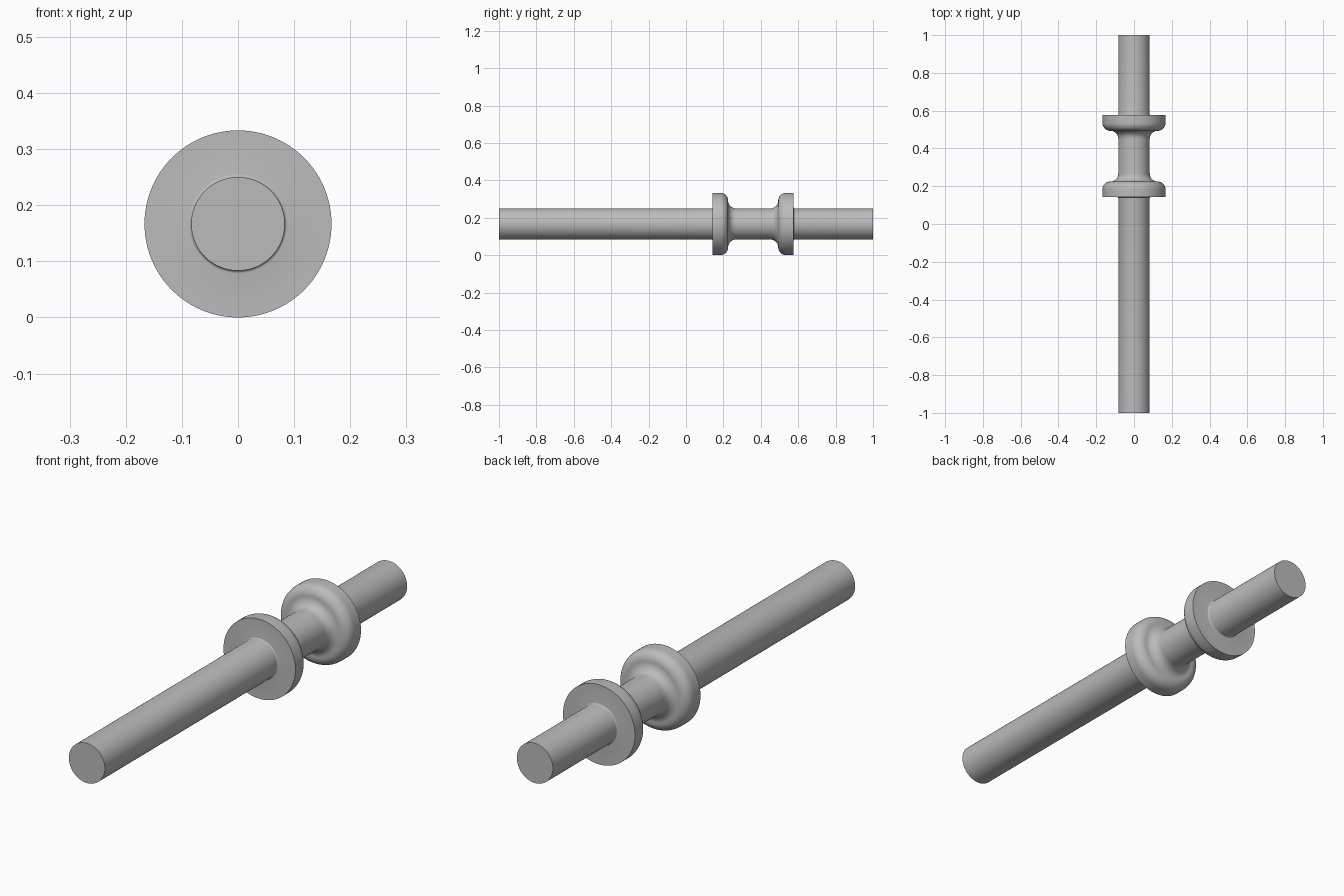
import bpy, bmesh, math
from mathutils import Matrix, Vector

cube = bpy.data.objects.get("Cube")
if cube:
    bpy.data.objects.remove(cube, do_unlink=True)

SHAFT_R = 1 / 12
COLLAR_R = 1 / 6
MID = 0.359          # centre of the neck between the collars
OUTER = 0.217        # from neck centre to flat collar face
INNER = 0.134        # from neck centre to rounded collar face
ROUND = (COLLAR_R - SHAFT_R) / 2
BEAD = 0.005         # tiny fillet where shaft meets flat face
SEGMENTS = 96

steel = bpy.data.materials.new("grey_steel")
steel.use_nodes = True
steel.diffuse_color = (0.5, 0.5, 0.5, 1)
steel.node_tree.nodes["Principled BSDF"].inputs["Base Color"].default_value = (0.5, 0.5, 0.5, 1)


def arc(u, r, radius, start, end, steps):
    """Points (axial, radial) on an arc, angles in degrees."""
    angles = [math.radians(start + (end - start) * i / steps) for i in range(steps + 1)]
    return [(u + radius * math.cos(a), r + radius * math.sin(a)) for a in angles]


# Half profile from the neck centre out to the shaft beyond the collar
half = arc(INNER - ROUND, SHAFT_R + ROUND, ROUND, -90, 0, 10)
half += arc(INNER + ROUND, COLLAR_R - ROUND, ROUND, 180, 90, 10)[1:]
half += [(OUTER, COLLAR_R)]
half += arc(OUTER + BEAD, SHAFT_R + BEAD, BEAD, 180, 270, 4)

# Mirror the collar about the neck, then add both shaft ends
profile = [(-1, 0), (-1, SHAFT_R)]
profile += [(MID - u, r) for u, r in reversed(half)]
profile += [(MID + u, r) for u, r in half]
profile += [(1, SHAFT_R), (1, 0)]

# Turn the profile around the y axis
bm = bmesh.new()
verts = [bm.verts.new((r, y, 0)) for y, r in profile]
edges = [bm.edges.new(pair) for pair in zip(verts, verts[1:])]
bmesh.ops.spin(bm, geom=verts + edges, cent=(0, 0, 0), axis=(0, 1, 0),
               angle=math.tau, steps=SEGMENTS)
bmesh.ops.remove_doubles(bm, verts=bm.verts, dist=1e-5)
bmesh.ops.recalc_face_normals(bm, faces=bm.faces)
bmesh.ops.transform(bm, matrix=Matrix.Translation(Vector((0, 0, COLLAR_R))), verts=bm.verts)

mesh = bpy.data.meshes.new("collared_shaft")
bm.to_mesh(mesh)
bm.free()
mesh.materials.append(steel)
shaft = bpy.data.objects.new("collared_shaft", mesh)
bpy.context.collection.objects.link(shaft)

# Smooth shading with crisp collar rims and shaft ends
bpy.ops.object.select_all(action="DESELECT")
shaft.select_set(True)
bpy.context.view_layer.objects.active = shaft
bpy.ops.object.shade_smooth_by_angle(angle=math.radians(40))
